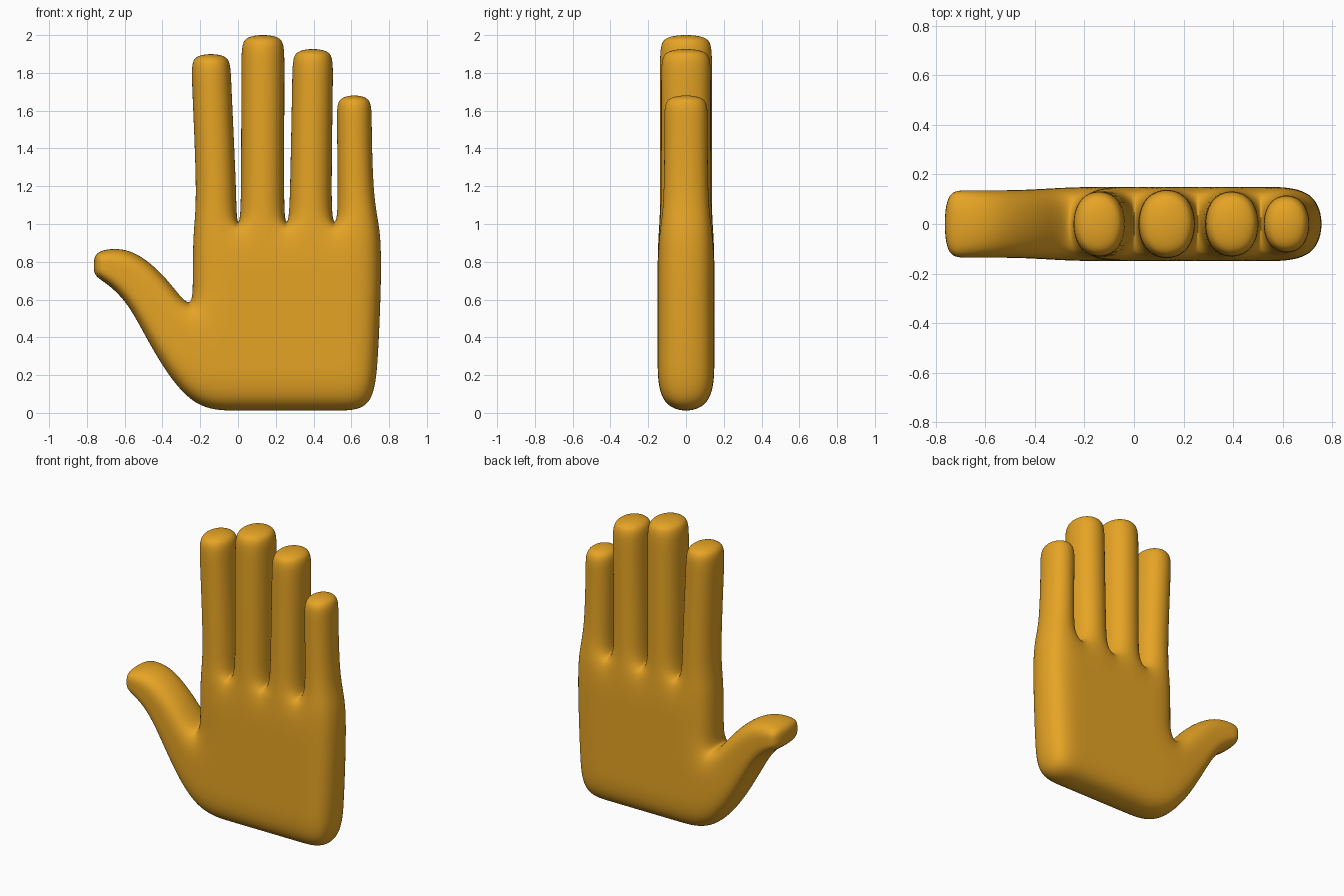
import bpy, bmesh

if "Cube" in bpy.data.objects:
    bpy.data.objects.remove(bpy.data.objects["Cube"])

# The hand is a flat cage of quads (x, z, half depth), thickened in y and subdivided
pts, quads = [], []

def point(x, z, d):
    pts.append((x, z, d))
    return len(pts) - 1

def strip(a, b):
    """Quads between two lines of points; b lies on the left of a's direction."""
    for i in range(len(a) - 1):
        quads.append((a[i], a[i + 1], b[i + 1], b[i]))

# Palm: rows of five points from wrist to knuckles
rows = []
for z, left, right in [(0, -0.24, 0.725), (0.3, -0.25, 0.752),
                       (0.54, -0.25, 0.762), (0.70, -0.25, 0.768),
                       (0.97, -0.248, 0.768)]:
    rows.append([point(x, z, 0.15) for x in (left, 0, 0.257, 0.512, right)])
for a, b in zip(rows, rows[1:]):
    strip(a, b)

# Fingers: base centre/half width, tip centre/half width, tip height, half depth
fingers = [(-0.11, 0.114, -0.143, 0.113, 1.908, 0.143),
           (0.13, 0.124, 0.132, 0.124, 2.009, 0.150),
           (0.384, 0.119, 0.396, 0.117, 1.935, 0.143),
           (0.622, 0.101, 0.615, 0.100, 1.689, 0.125)]
for i, (c0, w0, c1, w1, top, d) in enumerate(fingers):
    line = rows[-1][i:i + 2]
    for z, c, w in [(1.12, c0, w0), (top - 0.11, c1, w1), (top, c1, w1)]:
        new = [point(c - w, z, d), point(c + w, z, d)]
        strip(line, new)
        line = new

# Thumb: grows from the lower left side of the palm
line = [rows[2][0], rows[1][0], rows[0][0]]
for (ux, uz), (lx, lz), d in [((-0.36, 0.71), (-0.45, 0.31), 0.138),
                              ((-0.54, 0.87), (-0.575, 0.57), 0.135),
                              ((-0.69, 0.877), (-0.69, 0.68), 0.137),
                              ((-0.762, 0.845), (-0.767, 0.725), 0.13)]:
    new = [point(ux, uz, d),
           point((ux + lx) / 2 - 0.003, (uz + lz) / 2, d),
           point(lx, lz, d)]
    strip(new, line)
    line = new

# Thicken: front and back copies of each quad, walls on the open edges
bm = bmesh.new()
front = [bm.verts.new((x, -d, z)) for x, z, d in pts]
back = [bm.verts.new((x, d, z)) for x, z, d in pts]
edges = {(q[k], q[(k + 1) % 4]) for q in quads for k in range(4)}
for q in quads:
    bm.faces.new([front[k] for k in q])
    bm.faces.new([back[k] for k in reversed(q)])
for a, b in edges:
    if (b, a) not in edges:
        bm.faces.new((front[b], front[a], back[a], back[b]))
bmesh.ops.recalc_face_normals(bm, faces=bm.faces[:])
for f in bm.faces:
    f.smooth = True

mesh = bpy.data.meshes.new("hand")
bm.to_mesh(mesh)
bm.free()
hand = bpy.data.objects.new("hand", mesh)
bpy.context.collection.objects.link(hand)

# Smooth surface
sub = hand.modifiers.new("smooth", "SUBSURF")
sub.levels = sub.render_levels = 4

# Colour
mat = bpy.data.materials.new("golden orange")
mat.diffuse_color = (0.79, 0.37, 0.018, 1)
mat.use_nodes = True
mat.node_tree.nodes["Principled BSDF"].inputs["Base Color"].default_value = mat.diffuse_color
mesh.materials.append(mat)
